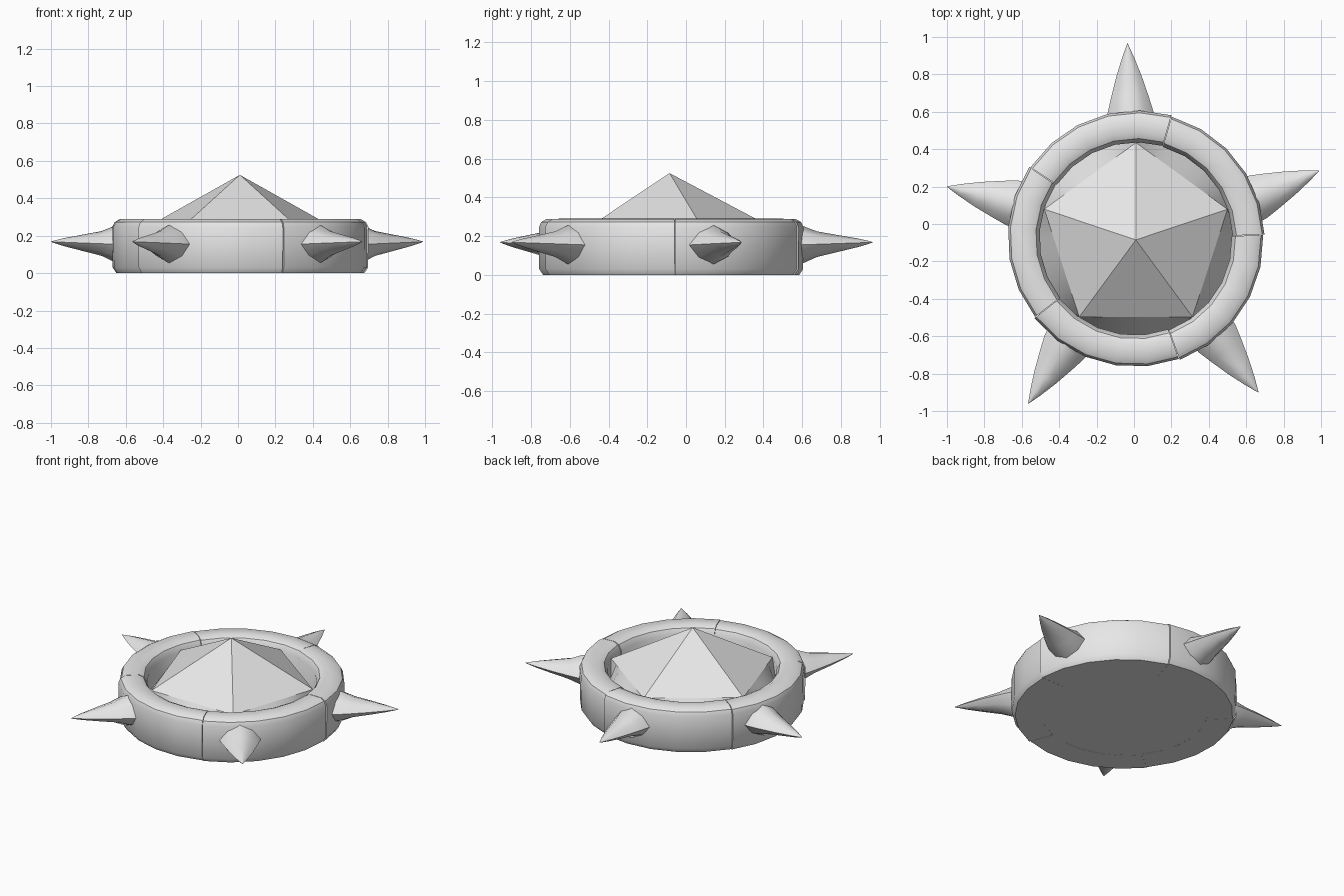
import bpy, bmesh, math
from mathutils import Vector, Matrix

if "Cube" in bpy.data.objects:
    bpy.data.objects.remove(bpy.data.objects["Cube"])

CX, CY = 0.01, -0.08
grey = bpy.data.materials.new("light_grey")
grey.diffuse_color = (0.8, 0.8, 0.8, 1)
grey.use_nodes = True
grey.node_tree.nodes["Principled BSDF"].inputs["Base Color"].default_value = grey.diffuse_color


def finish(bm, name, angle=None):
    bmesh.ops.recalc_face_normals(bm, faces=bm.faces)
    me = bpy.data.meshes.new(name)
    bm.to_mesh(me)
    bm.free()
    ob = bpy.data.objects.new(name, me)
    bpy.context.collection.objects.link(ob)
    me.materials.append(grey)
    if angle:
        bpy.ops.object.select_all(action='DESELECT')
        ob.select_set(True)
        bpy.context.view_layer.objects.active = ob
        bpy.ops.object.shade_smooth_by_angle(angle=math.radians(angle))
    return ob


def loft(rings, cap=True):
    """Closed loops of equal length joined by quads, capped at both ends."""
    bm = bmesh.new()
    loops = [[bm.verts.new(p) for p in r] for r in rings]
    n = len(loops[0])
    for a, b in zip(loops, loops[1:]):
        for i in range(n):
            j = (i + 1) % n
            bm.faces.new((a[i], a[j], b[j], b[i]))
    if cap:
        bm.faces.new(loops[0])
        bm.faces.new(loops[-1])
    return bm


def polar(r, a, z):
    return Vector((CX + r * math.cos(a), CY + r * math.sin(a), z))


# Outer ring: five curved blocks meeting at seams
profile = [(0.50, 0.0), (0.662, 0.0), (0.682, 0.03), (0.684, 0.245), (0.672, 0.272),
           (0.645, 0.288), (0.565, 0.29), (0.535, 0.276), (0.515, 0.24), (0.515, 0.06)]
STEPS = 5
for k in range(5):
    start = math.radians(2 + 72 * k)
    sections = []
    for s in range(STEPS + 1):
        a = start + math.radians(71.7) * s / STEPS
        grow = 1.006 - 0.010 * s / STEPS      # small step at each seam
        sections.append([polar(r * grow, a, z) for r, z in profile])
    finish(loft(sections), f"ring_block_{k + 1}", 35)

# Base disc closing the underside
N = 30
angles = [2 * math.pi * i / N + math.radians(2) for i in range(N)]
finish(loft([[polar(0.655, a, z) for a in angles] for z in (0.001, 0.06)]), "base_disc")

# Pentagonal roof with a steep skirt running down to the inner wall
R, ROOF_Z = 0.515, 0.25
M = 40
def pentagon_radius(a):
    d = (a - math.pi / 2) % math.radians(72) - math.radians(36)
    return R * math.cos(math.radians(36)) / math.cos(d)

turns = [math.pi / 2 + 2 * math.pi * i / M for i in range(M)]
upper = [polar(pentagon_radius(a), a, ROOF_Z) for a in turns]
lower = [polar(0.52, a, 0.10) for a in turns]
finish(loft([lower, upper], cap=False), "roof_skirt", 30)

bm = bmesh.new()
apex = bm.verts.new((CX, CY - 0.005, 0.525))
corners = [bm.verts.new(polar(R, math.pi / 2 + math.radians(72) * i, ROOF_Z)) for i in range(5)]
for i in range(5):
    bm.faces.new((apex, corners[i], corners[(i + 1) % 5]))
finish(bm, "pentagon_roof")

# Five horn-like spikes: (base x, y), (tip x, y)
spikes = [((-0.018, 0.58), (-0.035, 0.965)), ((0.65, 0.14), (0.99, 0.285)),
          ((0.435, -0.60), (0.665, -0.90)), ((-0.365, -0.645), (-0.565, -0.96)),
          ((-0.64, 0.11), (-1.0, 0.20))]
taper = [(-0.15, 1.08, 1.1), (0.05, 1.0, 0.98), (0.25, 0.83, 0.66),
         (0.55, 0.55, 0.42), (0.8, 0.27, 0.22), (0.94, 0.09, 0.08), (1.0, 0.01, 0.01)]
for k, (b, t) in enumerate(spikes):
    base, tip = Vector((*b, 0.155)), Vector((*t, 0.168))
    side = (tip - base).cross(Vector((0, 0, 1))).normalized()
    rings = []
    for f, w, h in taper:
        c = base.lerp(tip, f)
        loop = []
        for i in range(8):
            a = math.pi * i / 4
            q = 1.0 if i % 2 == 0 else 0.88      # rounded diamond section
            loop.append(c + side * (0.122 * w * q * math.cos(a))
                        + Vector((0, 0, 0.10 * h * q * math.sin(a))))
        rings.append(loop)
    finish(loft(rings), f"spike_{k + 1}", 50)
